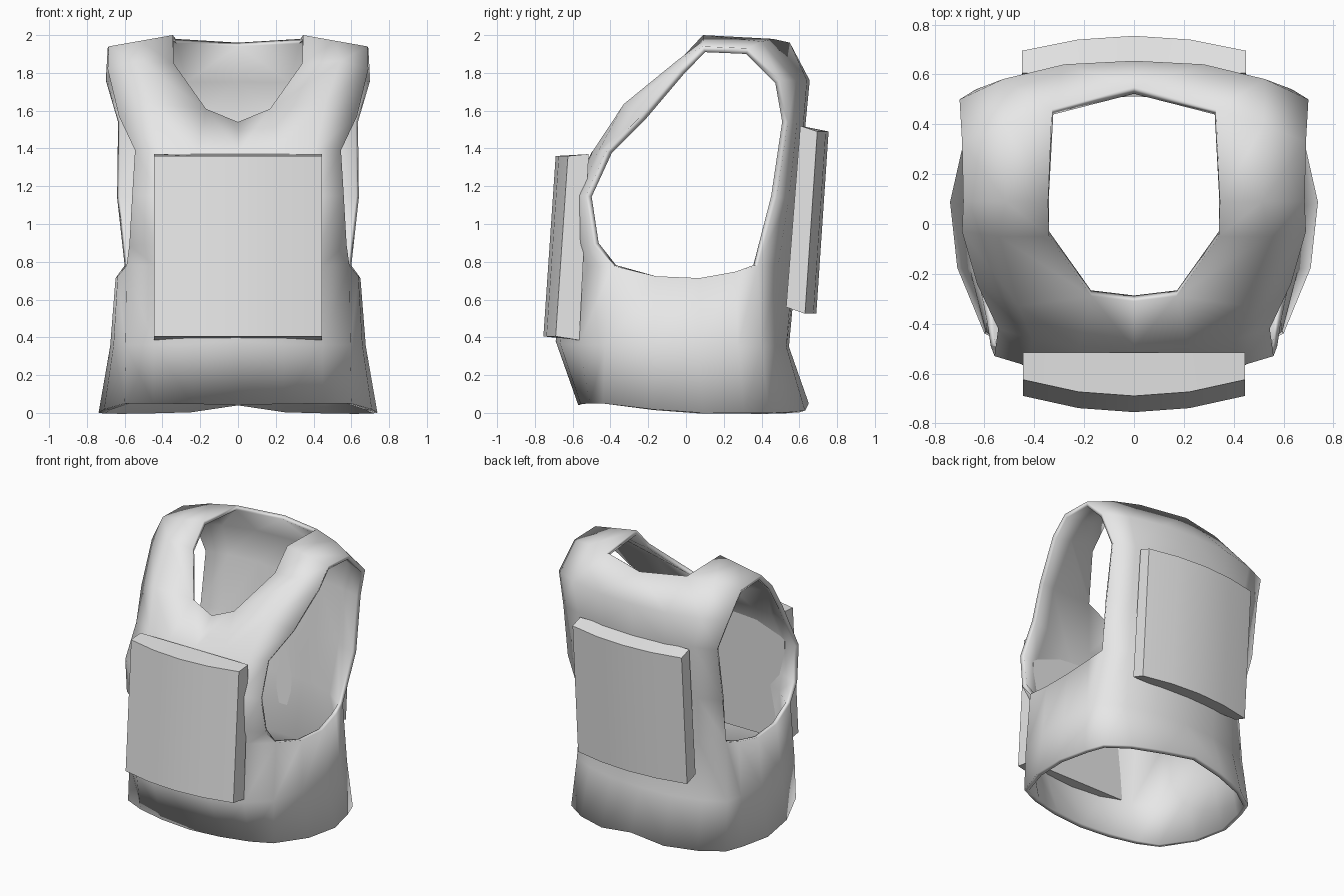
import bpy, math
from mathutils import Vector

if "Cube" in bpy.data.objects:
    bpy.data.objects.remove(bpy.data.objects["Cube"])

grey = bpy.data.materials.new("light_grey")
grey.use_nodes = True
grey.diffuse_color = (0.8, 0.8, 0.8, 1)
grey.node_tree.nodes["Principled BSDF"].inputs["Base Color"].default_value = (0.8, 0.8, 0.8, 1)


def make_object(name, verts, faces):
    mesh = bpy.data.meshes.new(name)
    mesh.from_pydata(verts, [], faces)
    mesh.materials.append(grey)
    obj = bpy.data.objects.new(name, mesh)
    bpy.context.collection.objects.link(obj)
    return obj


def finish(obj, angle):
    bpy.ops.object.select_all(action='DESELECT')
    obj.select_set(True)
    bpy.context.view_layer.objects.active = obj
    bpy.ops.object.convert(target='MESH')
    bpy.ops.object.shade_smooth_by_angle(angle=math.radians(angle))


# Vest half: each row runs from the centre line (or neck edge) to the arm edge
front = [((0, -.57, .04), (.60, -.44, .05)),
         ((0, -.69, .38), (.595, -.43, .36)),
         ((0, -.64, .78), (.59, -.39, .78)),
         ((0, -.63, .9), (.575, -.49, .89)),
         ((0, -.61, 1.15), (.56, -.53, 1.15)),
         ((0, -.50, 1.38), (.545, -.42, 1.39))]
straps = [((.17, -.29, 1.61), (.63, -.24, 1.57), .1),
          ((.34, -.05, 1.85), (.69, -.03, 1.82), .04),
          ((.345, .09, 2), (.685, .09, 1.94), 0),
          ((.33, .46, 1.98), (.69, .33, 1.93), .015)]
back = [((0, .655, 1.76), (.70, .50, 1.76)),
        ((0, .63, 1.5), (.635, .54, 1.54)),
        ((0, .605, 1.15), (.64, .48, 1.14)),
        ((0, .585, .78), (.60, .38, .78)),
        ((0, .545, .35), (.62, .40, .35)),
        ((0, .65, .05), (.64, .44, 0))]
neck_front, neck_back = (0, -.31, 1.54), (0, .55, 1.96)
chest_middle = Vector((0, .15, 1.3))

verts, faces = [], []


def add(point):
    verts.append(Vector(point))
    return len(verts) - 1


def panel_row(inner, outer):
    a, b = Vector(inner), Vector(outer)
    row = []
    for t in (0, .4, .75, 1):
        p = a.lerp(b, t)
        p.y = a.y + (b.y - a.y) * t ** 2.6
        p.z = a.z + (b.z - a.z) * t ** .3
        row.append(add(p))
    return row


def strap_row(inner, outer, bulge, centre=None):
    a, b = Vector(inner), Vector(outer)
    mid = a.lerp(b, .5)
    mid += (mid - chest_middle).normalized() * bulge
    return [add(centre) if centre else None, add(a), add(mid), add(b)]


def bridge(low, high):
    for i in range(len(low) - 1):
        quad = (low[i], low[i + 1], high[i + 1], high[i])
        if None not in quad:
            faces.append(quad)


rows = [panel_row(*r) for r in front]
rows += [strap_row(*s, centre=c) for s, c in zip(straps, (neck_front, None, None, neck_back))]
rows += [panel_row(*r) for r in back]
for low, high in zip(rows, rows[1:]):
    bridge(low, high)

# Side below the arm opening, bulging outward between front and back
sides = []
for level, (bulge, dip) in enumerate(((.12, .02), (.07, 0), (.055, .07))):
    start, end = rows[level][3], rows[-1 - level][3]
    side = [start]
    for t in (.3, .6, .85):
        p = verts[start].lerp(verts[end], t)
        s = math.sin(math.pi * t)
        p += Vector((bulge * s, 0, -dip * s))
        p.z = max(p.z, 0)
        side.append(add(p))
    sides.append(side + [end])
for low, high in zip(sides, sides[1:]):
    bridge(low, high)

vest = make_object("vest", verts, faces)
mirror = vest.modifiers.new("mirror", 'MIRROR')
mirror.use_clip = True
cloth = vest.modifiers.new("cloth_thickness", 'SOLIDIFY')
cloth.thickness = .033
cloth.offset = -1
finish(vest, 110)


# Curved pouches: the same four-corner section repeated across the width
def pouch(name, section, half_width, curve):
    pts, quads = [], []
    columns = 5
    side = 1 if section[0][0] > 0 else -1
    for i in range(columns):
        u = i / 2 - 1
        for k, (y, z) in enumerate(section):
            inset = side * curve * u * u if k < 2 else 0
            pts.append((u * half_width, y - inset, z))
    for i in range(columns - 1):
        for k in range(4):
            n = (k + 1) % 4
            quads.append((4 * i + k, 4 * i + n, 4 * i + 4 + n, 4 * i + 4 + k))
    last = 4 * (columns - 1)
    quads += [(3, 2, 1, 0), tuple(last + k for k in range(4))]
    if side > 0:
        quads = [q[::-1] for q in quads]
    finish(make_object(name, pts, quads), 35)


# Sections list top outer, bottom outer, bottom inner, top inner as (y, z)
pouch("front_pouch", [(-.69, 1.36), (-.755, .405), (-.565, .385), (-.515, 1.37)], .445, .065)
pouch("back_pouch", [(.755, 1.49), (.69, .525), (.53, .56), (.605, 1.52)], .45, .06)
